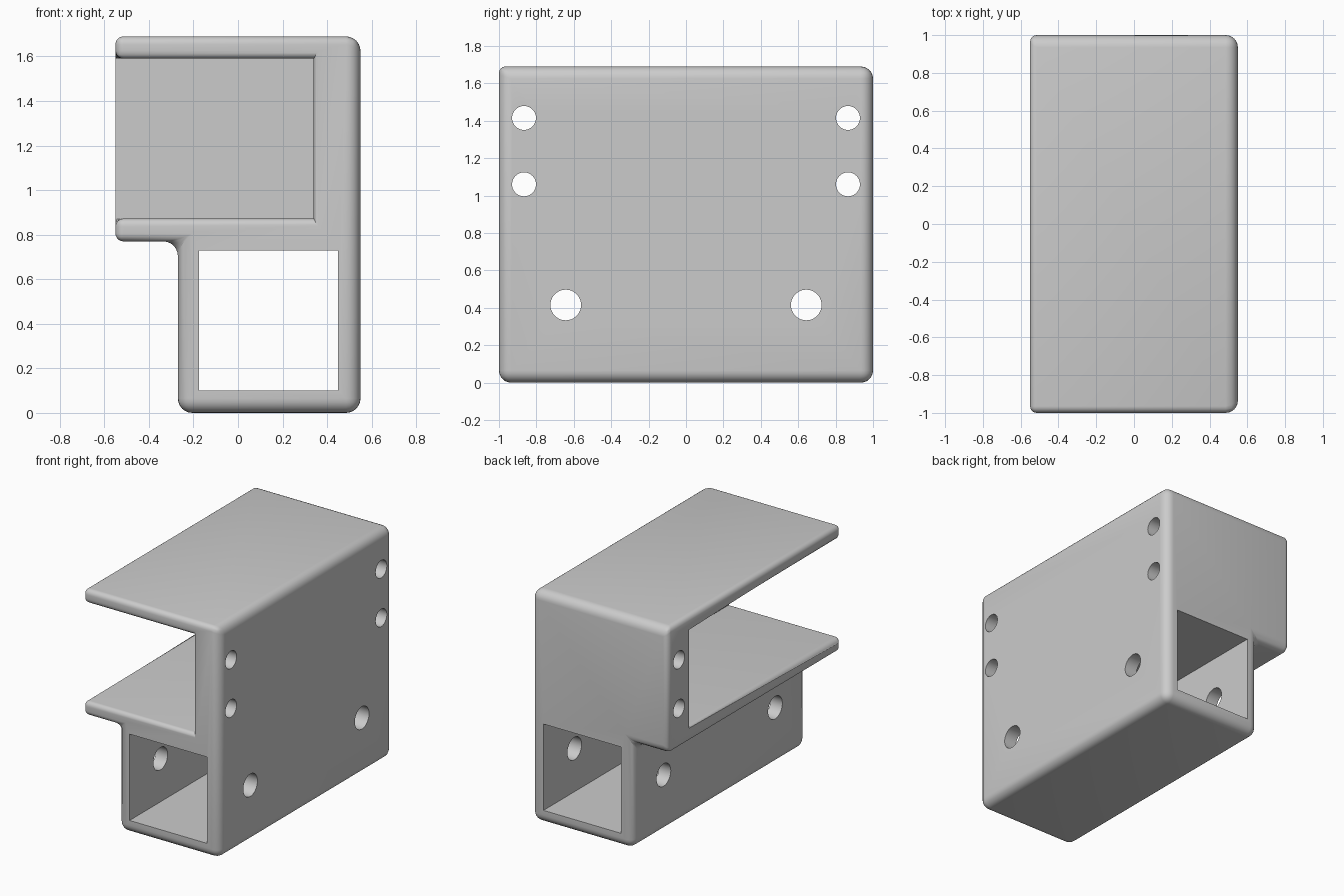
import bpy
import bmesh
from math import pi
from mathutils import Matrix

cube = bpy.data.objects.get("Cube")
if cube:
    bpy.data.objects.remove(cube, do_unlink=True)

# Main dimensions
HALF_X, HALF_Y, TOP = 0.55, 1.0, 1.69
LOWER_X, WALL_X, BACK_Y = -0.27, 0.34, 0.75
LEDGE_Z, FLOOR_Z, ROOF_Z = 0.77, 0.872, 1.59
xs = [-HALF_X, LOWER_X, WALL_X, HALF_X]
ys = [-HALF_Y, BACK_Y, HALF_Y]
zs = [0, LEDGE_Z, FLOOR_Z, ROOF_Z, TOP]

grey = bpy.data.materials.new("plain_grey")
grey.use_nodes = True
colour = (0.6, 0.6, 0.6, 1)
grey.diffuse_color = colour
grey.node_tree.nodes["Principled BSDF"].inputs["Base Color"].default_value = colour


def finish(name, bm):
    mesh = bpy.data.meshes.new(name)
    bmesh.ops.recalc_face_normals(bm, faces=bm.faces)
    bm.to_mesh(mesh)
    bm.free()
    mesh.materials.append(grey)
    obj = bpy.data.objects.new(name, mesh)
    bpy.context.collection.objects.link(obj)
    return obj


def solid(i, j, k):
    """Whether a cell of the bracket holds material."""
    if not (0 <= i < 3 and 0 <= j < 2 and 0 <= k < 4):
        return False
    if k == 0:
        return i > 0                      # lower tube block
    if k == 2:
        return i == 2 or j == 1           # side wall and back wall
    return True                           # shelf and roof plates


def near(a, b):
    return abs(a - b) < 1e-4


def rounding(edge):
    """Share of the full edge radius, by where the edge lies."""
    a, b = (v.co for v in edge.verts)

    def on(axis, value):
        return near(a[axis], value) and near(b[axis], value)

    outer_x, front = on(0, -HALF_X), on(1, -HALF_Y)
    if on(1, BACK_Y):
        return 0                          # pocket back stays sharp
    if on(0, WALL_X):
        return 0.3 if front else 0
    if on(2, FLOOR_Z) or on(2, ROOF_Z):
        return 0.55
    if outer_x or (front and (on(2, TOP) or on(2, LEDGE_Z))):
        return 0.55
    return 1


# Bracket body from the solid cells
bm = bmesh.new()
points = {}


def corner(c):
    if c not in points:
        points[c] = bm.verts.new((xs[c[0]], ys[c[1]], zs[c[2]]))
    return points[c]


for i in range(3):
    for j in range(2):
        for k in range(4):
            if not solid(i, j, k):
                continue
            for axis in range(3):
                for side in (0, 1):
                    cell = [i, j, k]
                    cell[axis] += 2 * side - 1
                    if solid(*cell):
                        continue
                    u, v = (axis + 1) % 3, (axis + 2) % 3
                    ring = []
                    for du, dv in ((0, 0), (1, 0), (1, 1), (0, 1)):
                        c = [i, j, k]
                        c[axis] += side
                        c[u] += du
                        c[v] += dv
                        ring.append(corner(tuple(c)))
                    bm.faces.new(ring)
bmesh.ops.recalc_face_normals(bm, faces=bm.faces)
bmesh.ops.dissolve_limit(bm, angle_limit=0.01, verts=bm.verts, edges=bm.edges)
weight = bm.edges.layers.float.new("bevel_weight_edge")
for e in bm.edges:
    e[weight] = rounding(e)
body = finish("bracket_body", bm)

bevel = body.modifiers.new("rounded_edges", "BEVEL")
bevel.limit_method = "WEIGHT"
bevel.width = 0.065
bevel.segments = 6
bevel.use_clamp_overlap = False

# Cutters: square tunnel, bolt holes, screw holes
cutters = []
bm = bmesh.new()
bmesh.ops.create_cube(bm, size=1, matrix=Matrix.Translation((0.1375, 0, 0.415))
                      @ Matrix.Diagonal((0.625, 3, 0.63, 1)))
cutters.append(finish("tunnel_cutter", bm))

bm = bmesh.new()
for side in (-1, 1):
    for y, z, r in ((0.643, 0.415, 0.082), (0.866, 1.06, 0.064), (0.866, 1.415, 0.064)):
        bmesh.ops.create_cone(bm, cap_ends=True, segments=40, radius1=r, radius2=r, depth=2,
                              matrix=Matrix.Translation((0, side * y, z))
                              @ Matrix.Rotation(pi / 2, 4, "Y"))
cutters.append(finish("hole_cutter", bm))

for cutter in cutters:
    cutter.hide_render = True
    cut = body.modifiers.new(cutter.name, "BOOLEAN")
    cut.operation = "DIFFERENCE"
    cut.solver = "EXACT"
    cut.object = cutter

# Bake the modifiers, drop the cutters, smooth the roundings
bpy.context.view_layer.objects.active = body
body.select_set(True)
for mod in list(body.modifiers):
    bpy.ops.object.modifier_apply(modifier=mod.name)
for cutter in cutters:
    bpy.data.objects.remove(cutter, do_unlink=True)
bpy.ops.object.shade_smooth_by_angle(angle=pi / 6)
